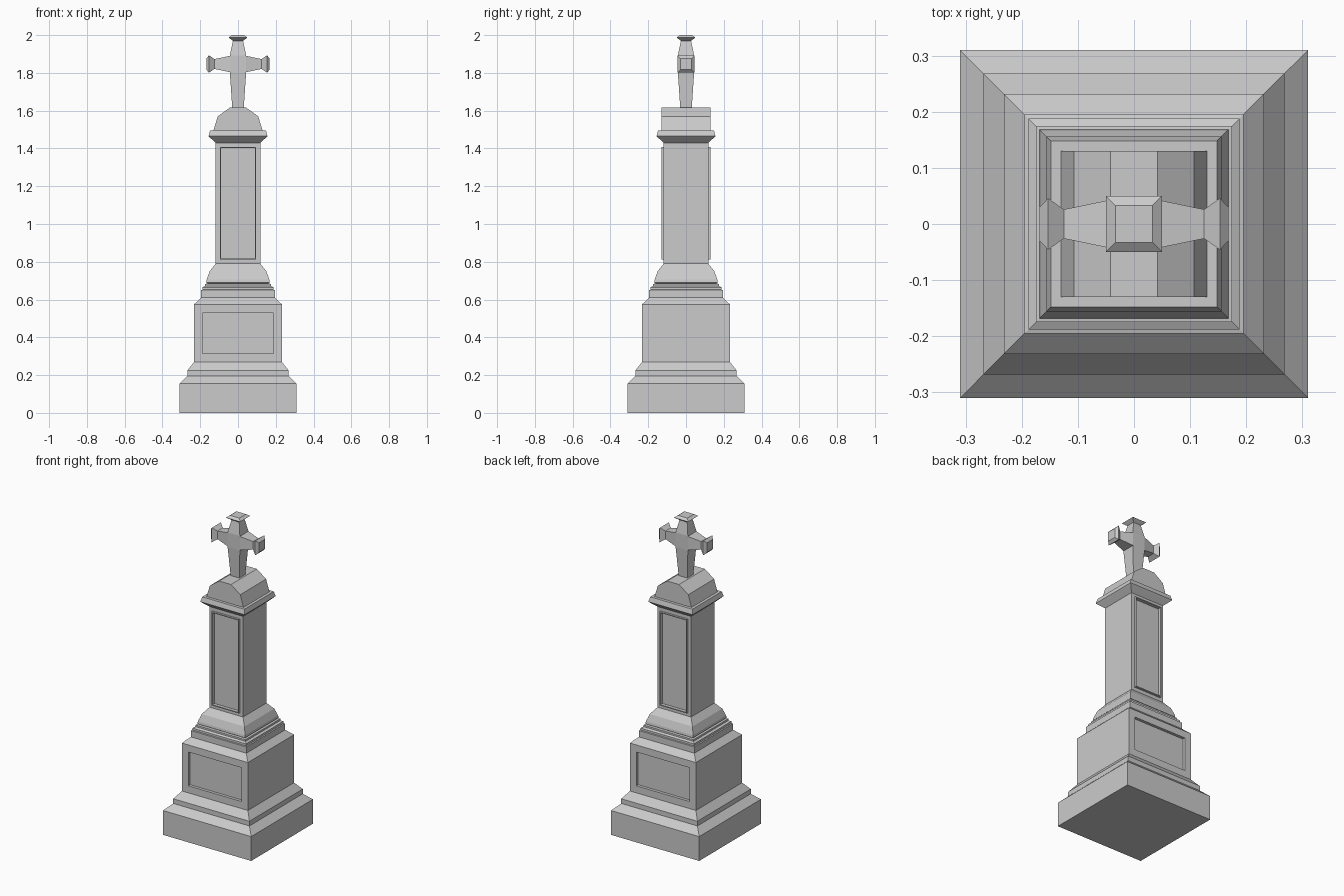
import bpy, bmesh

if "Cube" in bpy.data.objects:
    bpy.data.objects.remove(bpy.data.objects["Cube"])


def finish(name, bm):
    bmesh.ops.recalc_face_normals(bm, faces=bm.faces[:])
    me = bpy.data.meshes.new(name)
    bm.to_mesh(me)
    bm.free()
    ob = bpy.data.objects.new(name, me)
    bpy.context.collection.objects.link(ob)
    return ob


def square_loft(rings, place=lambda u, v, t: (u, v, t)):
    """Skin square rings given as (half width, position), with end caps."""
    bm = bmesh.new()
    loops = [[bm.verts.new(place(sx * r, sy * r, t))
              for sx, sy in ((-1, -1), (1, -1), (1, 1), (-1, 1))]
             for r, t in rings]
    for a, b in zip(loops, loops[1:]):
        for i in range(4):
            j = (i + 1) % 4
            bm.faces.new((a[i], a[j], b[j], b[i]))
    bm.faces.new(loops[0])
    bm.faces.new(loops[-1])
    bmesh.ops.recalc_face_normals(bm, faces=bm.faces[:])
    return bm


def panels(bm, steps):
    """Inset panels into front and back, steps of (thickness, depth)."""
    for f in [f for f in bm.faces if abs(f.normal.y) > 0.99]:
        for thick, depth in steps:
            bmesh.ops.inset_individual(bm, faces=[f], thickness=thick,
                                       depth=depth, use_even_offset=True)


# Stepped plinth
finish("plinth", square_loft([(.31, 0), (.31, .155), (.268, .195),
                              (.268, .225), (.232, .27)]))

# Pedestal block with recessed panels
bm = square_loft([(.232, .27), (.232, .575)])
panels(bm, [(.045, 0), (.0002, -.018)])
finish("pedestal", bm)

# Mouldings between pedestal and shaft
finish("shaft_base", square_loft([(.232, .575), (.195, .61), (.195, .65),
                                  (.188, .652), (.188, .665), (.175, .672),
                                  (.175, .683), (.16, .685), (.168, .69),
                                  (.166, .705), (.15, .75), (.118, .79)]))

# Shaft with raised thin panel frames
bm = square_loft([(.118, .79), (.118, 1.43)])
panels(bm, [(.022, 0), (.0002, .012), (.006, 0), (.0002, -.02)])
finish("shaft", bm)

# Cornice
finish("cornice", square_loft([(.118, 1.43), (.148, 1.457), (.156, 1.465),
                               (.148, 1.495)]))

# Faceted barrel cap, profile extruded front to back
bm = bmesh.new()
half = [(.13, 1.495), (.107, 1.57), (.042, 1.617)]
outline = half + [(-x, z) for x, z in reversed(half)]
face = bm.faces.new([bm.verts.new((x, -.13, z)) for x, z in outline])
ext = bmesh.ops.extrude_face_region(bm, geom=[face])
bmesh.ops.translate(bm, vec=(0, .26, 0),
                    verts=[g for g in ext["geom"] if isinstance(g, bmesh.types.BMVert)])
if not face.is_valid or len(bm.faces) < 8:
    bm.faces.new([v for v in bm.verts if v.co.y < 0][:6])
finish("cap", bm)

# Cross post with flared finial
finish("cross_post", square_loft([(.03, 1.61), (.043, 1.80), (.043, 1.893),
                                  (.027, 1.97), (.05, 1.987), (.033, 2.0)]))

# Cross arms with flared ends
arm = [(.043, .043), (.026, .125), (.046, .153), (.03, .168)]
arms = [(r, -t) for r, t in reversed(arm)] + arm
finish("cross_arms", square_loft(arms, lambda u, v, t: (t, u, 1.847 + v)))
